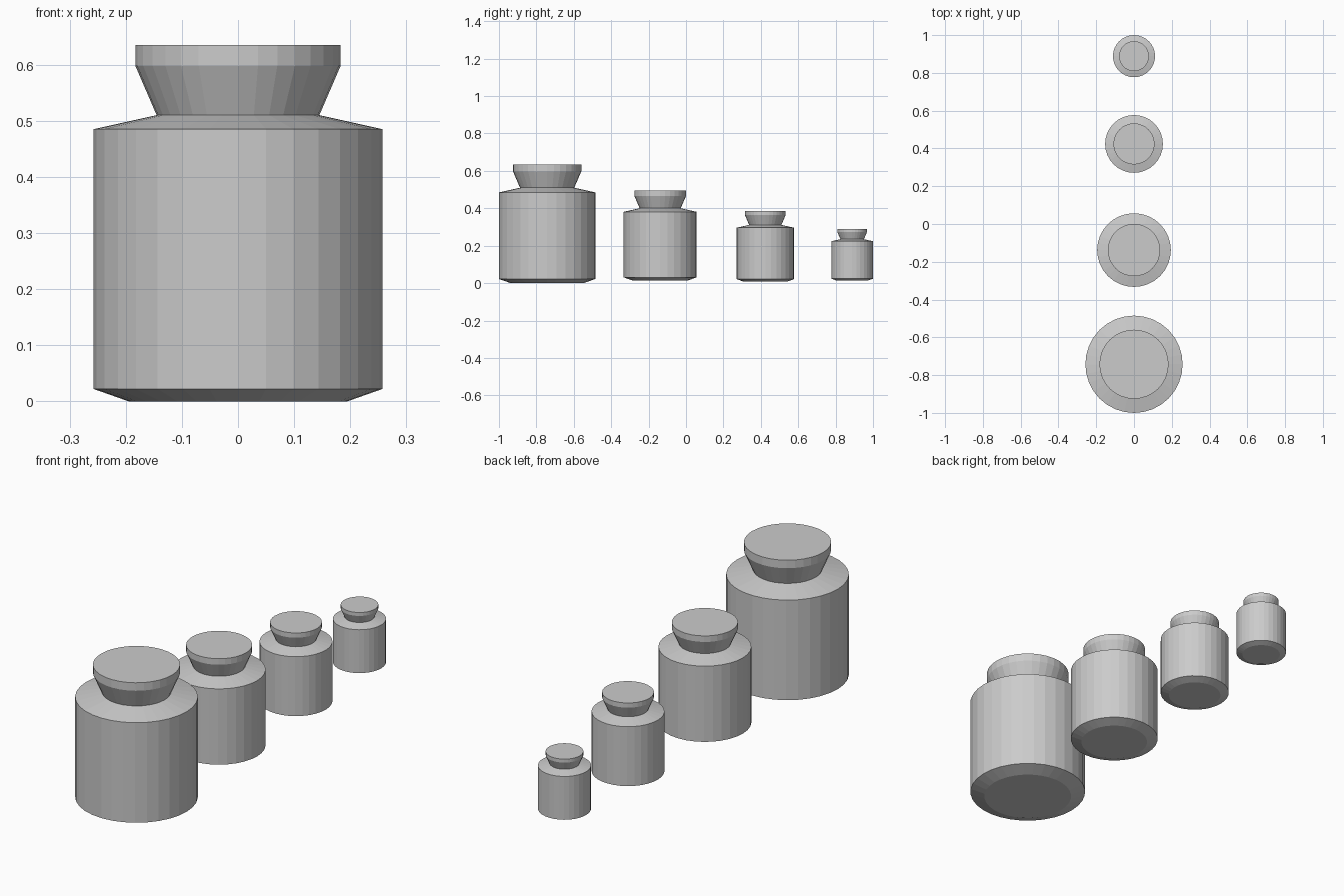
import bpy
import bmesh
from math import sin, cos, pi

if "Cube" in bpy.data.objects:
    bpy.data.objects.remove(bpy.data.objects["Cube"])

SIDES = 32
# jar outline as (radius, height), bottom to top
BODY = [(0.195, 0.0), (0.2575, 0.022), (0.2575, 0.485), (0.145, 0.51)]
STOPPER = [(0.145, 0.51), (0.183, 0.598), (0.183, 0.635)]
PROFILE = BODY + STOPPER[1:]


def lathe(name, profile, scale, location):
    """Flat-shaded, capped solid of revolution around z."""
    bm = bmesh.new()
    rings = [[bm.verts.new((r * sin(2 * pi * i / SIDES), -r * cos(2 * pi * i / SIDES), z))
              for i in range(SIDES)] for r, z in profile]
    for low, high in zip(rings, rings[1:]):
        for i in range(SIDES):
            j = (i + 1) % SIDES
            bm.faces.new((low[i], low[j], high[j], high[i]))
    bm.faces.new(rings[0][::-1])
    bm.faces.new(rings[-1])
    mesh = bpy.data.meshes.new(name)
    bm.to_mesh(mesh)
    bm.free()
    obj = bpy.data.objects.new(name, mesh)
    obj.location = location
    obj.scale = (scale, scale, scale)
    bpy.context.collection.objects.link(obj)
    return obj


# four canisters, largest at the front: (name, radius, y, base height)
for name, radius, y, z in [("large_canister", 0.2575, -0.7425, 0.0),
                           ("medium_canister", 0.195, -0.138, 0.014),
                           ("small_canister", 0.153, 0.424, 0.008),
                           ("tiny_canister", 0.1115, 0.8885, 0.014)]:
    lathe(name, PROFILE, radius / 0.2575, (0, y, z))
